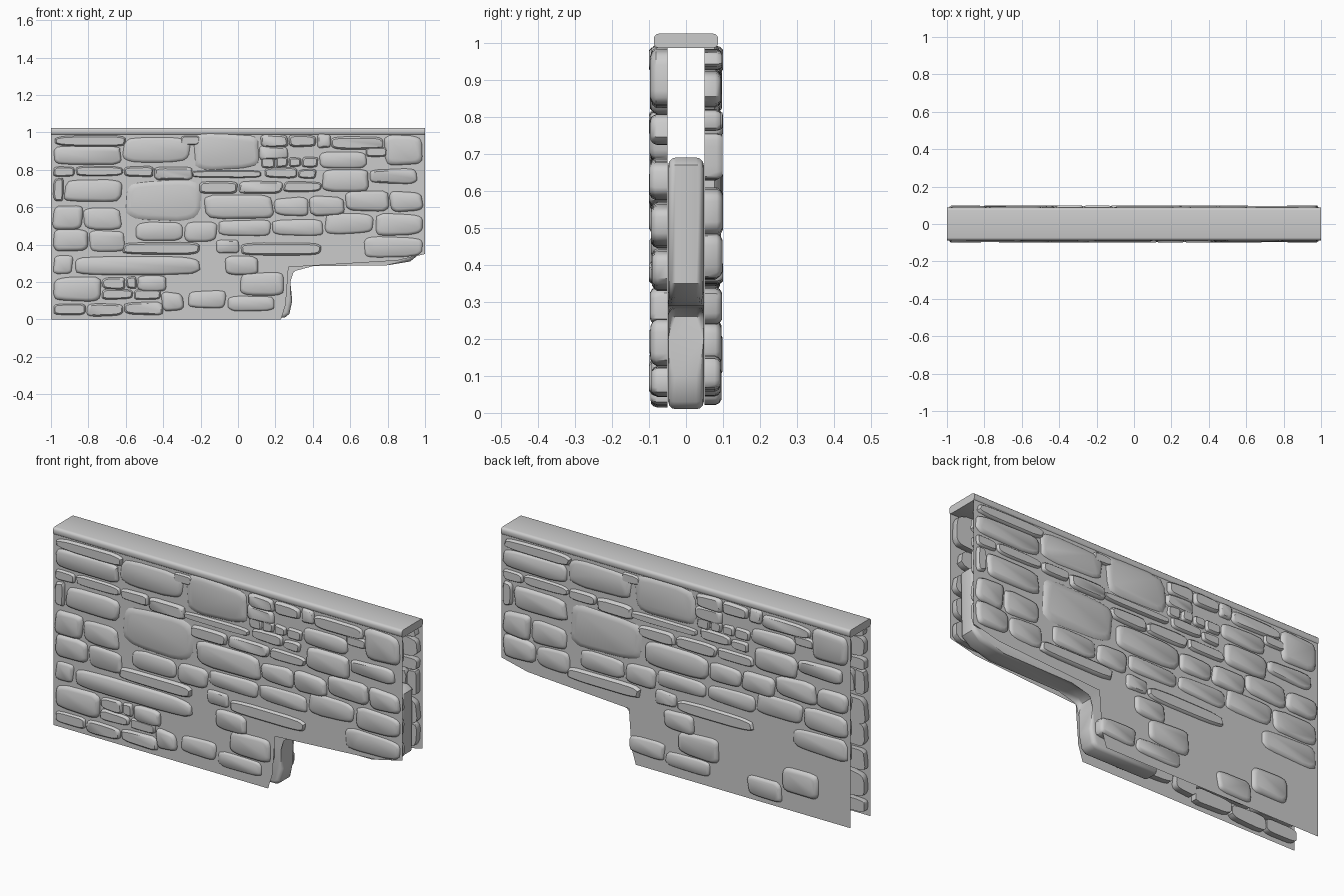
import bpy, bmesh, math, random

if "Cube" in bpy.data.objects:
    bpy.data.objects.remove(bpy.data.objects["Cube"])

rng = random.Random(7)
stones = []                                   # (u0, u1, z0, z1, reach) on a wall face


def row(z0, z1, *cuts):
    """A run of neighbouring stones between the given cut positions."""
    for a, b in zip(cuts, cuts[1:]):
        j = 0.006
        stones.append((a, b, z0 + rng.uniform(-j, j), z1 + rng.uniform(-j, j),
                       rng.uniform(0.092, 0.1)))


# top courses
row(.925, .99, -.98, -.60)
row(.83, .93, -.99, -.62)
row(.84, .98, -.62, -.25)
row(.93, .99, -.31, -.20)
row(.80, .995, -.24, .12)
row(.92, .99, .12, .27, .42, .50)
row(.91, .985, .49, .78)
row(.82, .99, .78, .99)
row(.85, .93, .11, .27)
row(.81, .905, .43, .69)
row(.865, .925, .68, .80)
# thin packing courses
row(.76, .82, -.99, -.87, -.61, -.45)
row(.74, .82, -.45, -.24)
row(.76, .80, -.25, .13)
row(.81, .87, .12, .20, .27, .34, .43)
row(.75, .81, .14, .32, .42)
# middle courses
row(.63, .75, -.99, -.93, -.62)
row(.53, .75, -.61, -.19)
row(.675, .745, -.21, .0, .24, .45)
row(.68, .80, .45, .70)
row(.72, .81, .70, .96)
row(.48, .605, -.99, -.83, -.62)
row(.54, .67, -.18, .19)
row(.555, .66, .19, .38, .57)
row(.575, .69, .57, .81, .99)
row(.36, .48, -.99, -.80, -.60)
row(.415, .53, -.55, -.29, -.11)
row(.45, .54, -.11, .18, .46)
row(.45, .57, .46, .73, .99)
# lower courses
row(.35, .41, -.62, -.20)
row(.35, .43, -.12, .01)
row(.345, .415, .01, .45)
row(.325, .45, .67, .99)
row(.235, .345, -.99, -.88, -.20)
row(.09, .225, -.99, -.73)
row(.16, .23, -.73, -.60, -.54)
row(.15, .24, -.54, -.38)
row(.10, .16, -.73, -.56, -.41)
row(.02, .09, -.99, -.81, -.61, -.40)
row(.04, .14, -.41, -.29)
row(.06, .16, -.27, -.06)
row(.24, .345, -.07, .11)
row(.12, .25, .01, .25)
row(.04, .125, -.06, .20)


def make_object(name, bm, angle=None):
    bmesh.ops.recalc_face_normals(bm, faces=bm.faces)
    me = bpy.data.meshes.new(name)
    bm.to_mesh(me)
    bm.free()
    ob = bpy.data.objects.new(name, me)
    bpy.context.collection.objects.link(ob)
    if angle:
        bpy.ops.object.select_all(action='DESELECT')
        ob.select_set(True)
        bpy.context.view_layer.objects.active = ob
        bpy.ops.object.shade_smooth_by_angle(angle=math.radians(angle))
    return ob


def add_stone(bm, u0, u1, z0, z1, reach, side, n=20):
    """Pillow-shaped stone: rounded outline, softened front edge."""
    cu, cz = (u0 + u1) / 2, (z0 + z1) / 2
    hu, hz = (u1 - u0) / 2 - .003, (z1 - z0) / 2 - .002
    c = min(hu, hz)
    skew, taper = rng.uniform(-.12, .12), rng.uniform(-.12, .12)
    power = rng.uniform(.36, .5)
    outline = []
    for i in range(n):
        a = math.tau * (i + .5) / n
        ca, sa = math.cos(a), math.sin(a)
        k = 1 + rng.uniform(-.025, .025)
        p = math.copysign(abs(ca) ** power, ca) * k
        q = math.copysign(abs(sa) ** power, sa) * k
        outline.append((p * hu + skew * c * q, q * hz * (1 + taper * p)))
    rings = []
    for depth, inset in ((.05, 0), (reach - .016, 0), (reach - .006, .10), (reach, .28)):
        ring = []
        for p, q in outline:
            u = max(-1, min(1, cu + p * (1 - inset * c / hu)))
            z = max(.003, cz + q * (1 - inset * c / hz))
            ring.append(bm.verts.new((side * u, -side * depth, z)))
        rings.append(ring)
    for a, b in zip(rings, rings[1:]):
        for i in range(n):
            bm.faces.new((a[i], a[i - 1], b[i - 1], b[i]))
    bm.faces.new(rings[0])
    bm.faces.new(rings[-1])


# broken lower edge shared by both mortar faces
broken_edge = [(.23, 0), (.255, .08), (.26, .22), (.27, .28), (.31, .305),
               (.6, .31), (.85, .315), (1, .35)]

extra_back = [(.41, .61, .02, .13, .096), (.61, .82, .09, .225, .098)]
for name, side in (("front", 1), ("back", -1)):
    # mortar sheet
    bm = bmesh.new()
    pts = [(-1, 0)] + broken_edge + [(1, 1), (-1, 1)]
    bm.faces.new([bm.verts.new((x, -side * .082, z)) for x, z in pts])
    bmesh.ops.triangulate(bm, faces=bm.faces[:])
    make_object(name + "_mortar", bm)
    # stones; the back repeats the front, turned round, without those over the gap
    bm = bmesh.new()
    for s in stones + (extra_back if side < 0 else []):
        if side < 0 and (s[0] + s[1]) / 2 < -.25 and (s[2] + s[3]) / 2 < .34:
            continue
        add_stone(bm, *s, side)
    make_object(name + "_stones", bm, 40)

# rubble core lining the gap
core = [(-.1, .01), (.25, .01), (.275, .03), (.29, .1), (.28, .2), (.275, .26), (.3, .28),
        (.4, .285), (.8, .29), (.92, .31), (.97, .35), (.975, .67), (.95, .69),
        (.3, .68), (.05, .62), (-.08, .48), (-.12, .25)]
bm = bmesh.new()
core_rings = [[bm.verts.new((x, y, z)) for x, z in core] for y in (-.048, .048)]
ends = [bm.faces.new(r) for r in core_rings]
for i in range(len(core)):
    a, b = core_rings
    bm.faces.new((a[i - 1], a[i], b[i], b[i - 1]))
rim = list({e for f in ends for e in f.edges})
bmesh.ops.bevel(bm, geom=rim, offset=.02, segments=3, profile=.5, affect='EDGES')
make_object("rubble_core", bm, 40)

# coping slab: rounded profile run along the top
bm = bmesh.new()
prof = []
for cy, cz, start in ((.073, 1.011, 0), (-.073, 1.011, 90), (-.073, 1.0, 180), (.073, 1.0, 270)):
    for k in range(4):
        t = math.radians(start + 30 * k)
        prof.append((cy + .014 * math.cos(t), cz + .014 * math.sin(t)))
left, right = [[bm.verts.new((x, y, z)) for y, z in prof] for x in (-1, 1)]
for i in range(len(prof)):
    bm.faces.new((left[i - 1], left[i], right[i], right[i - 1]))
bm.faces.new(left)
bm.faces.new(right)
make_object("coping", bm, 40)
